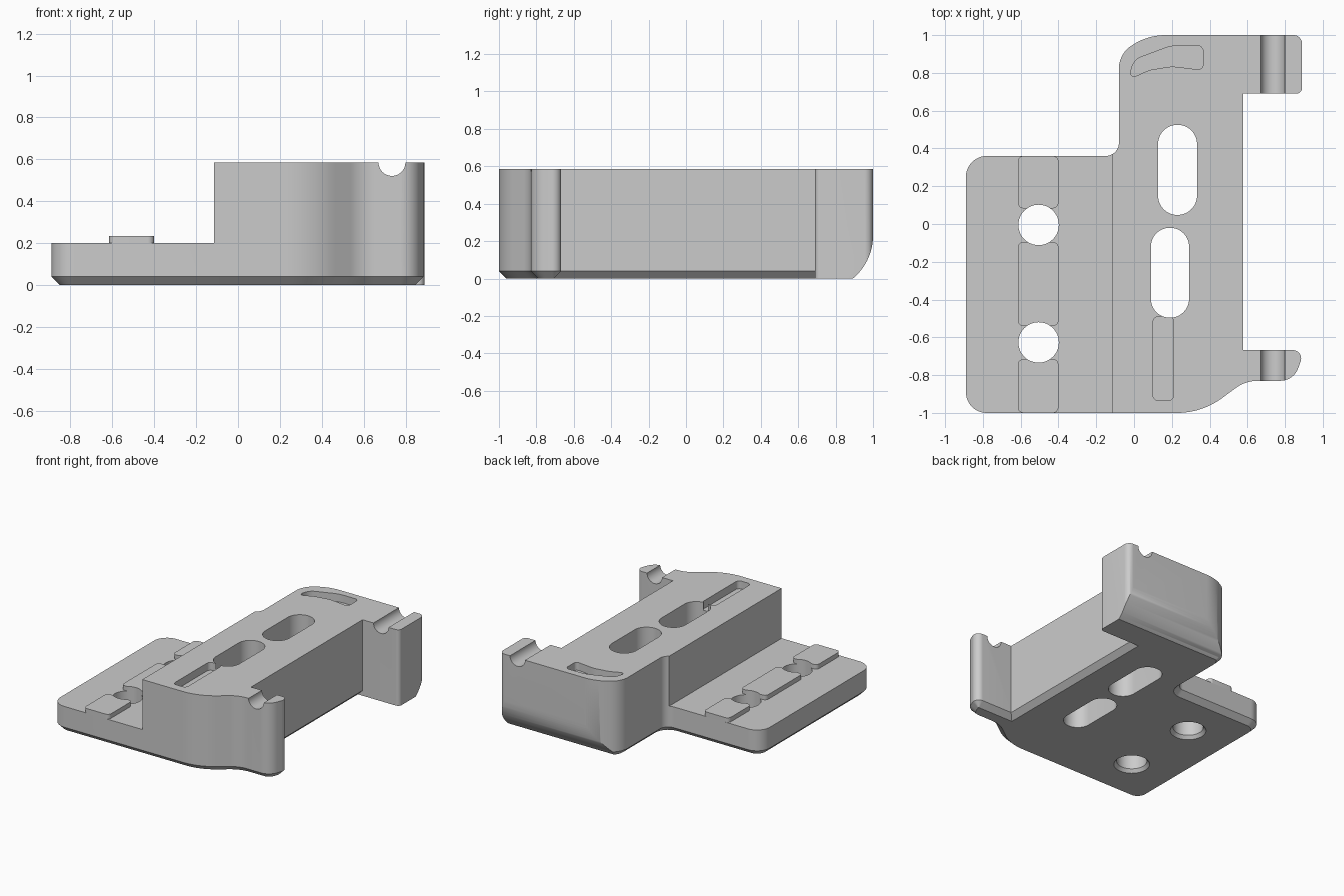
import bpy, bmesh, math
from mathutils import Vector

cube = bpy.data.objects.get("Cube")
if cube:
    bpy.data.objects.remove(cube, do_unlink=True)

TOP, PLATE, CHAMFER = 0.585, 0.2, 0.04

grey = bpy.data.materials.new("plain grey")
grey.use_nodes = True
grey.diffuse_color = (0.6, 0.6, 0.6, 1)
grey.node_tree.nodes["Principled BSDF"].inputs["Base Color"].default_value = (0.6, 0.6, 0.6, 1)


def rounded(corners, steps=12):
    """Closed outline from (x, y, radius) corners, counter-clockwise."""
    out = []
    for i, (x, y, r) in enumerate(corners):
        v = Vector((x, y))
        if r == 0:
            out.append(v)
            continue
        a = (Vector(corners[i - 1][:2]) - v).normalized()
        b = (Vector(corners[(i + 1) % len(corners)][:2]) - v).normalized()
        turn = math.pi - a.angle(b)
        t = r * math.tan(turn / 2)
        c = v + (a + b).normalized() * r / math.cos(turn / 2)
        s, e = v + a * t - c, v + b * t - c
        for k in range(steps + 1):
            f = k / steps
            out.append(c + (s * math.sin((1 - f) * turn) + e * math.sin(f * turn)) / math.sin(turn))
    return out


def box_outline(x0, x1, y0, y1, r=0):
    return rounded([(x0, y0, r), (x1, y0, r), (x1, y1, r), (x0, y1, r)])


def circle(x, y, r, n=48):
    return [Vector((x + r * math.cos(math.tau * k / n), y + r * math.sin(math.tau * k / n))) for k in range(n)]


def loft(name, rings, turn=lambda x, y, z: (x, y, z)):
    """Solid through a list of (outline, height) rings."""
    bm = bmesh.new()
    loops = [[bm.verts.new(turn(p.x, p.y, z)) for p in pts] for pts, z in rings]
    n = len(loops[0])
    for lo, hi in zip(loops, loops[1:]):
        for i in range(n):
            j = (i + 1) % n
            bm.faces.new((lo[i], lo[j], hi[j], hi[i]))
    bm.faces.new(loops[0][::-1])
    bm.faces.new(loops[-1])
    bmesh.ops.recalc_face_normals(bm, faces=bm.faces)
    me = bpy.data.meshes.new(name)
    bm.to_mesh(me)
    bm.free()
    me.materials.append(grey)
    ob = bpy.data.objects.new(name, me)
    bpy.context.collection.objects.link(ob)
    return ob


def prism(name, pts, z0, z1, **kw):
    return loft(name, [(pts, z0), (pts, z1)], **kw)


def cut(ob, cutter):
    cutter.hide_render = True
    mod = ob.modifiers.new("cut", "BOOLEAN")
    mod.operation, mod.solver, mod.object = "DIFFERENCE", "EXACT", cutter
    mod.use_self = True
    bpy.context.view_layer.objects.active = ob
    bpy.ops.object.modifier_apply(modifier=mod.name)


def inset(pts, dist):
    """Move each edge of the outline inwards by dist(edge middle)."""
    out = []
    for i, p in enumerate(pts):
        q, s = pts[i - 1], pts[(i + 1) % len(pts)]
        e1, e2 = (p - q).normalized(), (s - p).normalized()
        n1, n2 = Vector((-e1.y, e1.x)), Vector((-e2.y, e2.x))
        d1, d2 = dist((p + q) / 2), dist((p + s) / 2)
        c = n1.dot(n2)
        if c > 0.95:
            out.append(p + (n1 + n2) * (d1 + d2) / 2 / (1 + c))
        else:
            out.append(p + (n1 * (d1 - d2 * c) + n2 * (d2 - d1 * c)) / (1 - c * c))
    return out


# Main body: footprint with two arms, chamfered round the bottom except on the back arm
outline = rounded([
    (-0.89, -1, 0.11), (0.36, -1, 0.4), (0.59, -0.83, 0.2), (0.845, -0.83, 0.1),
    (0.905, -0.667, 0.045), (0.578, -0.667, 0), (0.578, 0.69, 0), (0.89, 0.69, 0.03),
    (0.89, 1, 0.045), (0.07, 1, 0.32), (-0.08, 0.9, 0.145), (-0.08, 0.36, 0.07),
    (-0.89, 0.36, 0.11)])
foot = inset(outline, lambda m: 0 if m.x > 0.55 and 0.685 < m.y < 0.98 else CHAMFER)
body = loft("bracket_body", [(foot, 0), (outline, CHAMFER), (outline, TOP)])

cutters = []

# Step down to the low side plate
cutters.append(prism("step_cutter", box_outline(-2, -0.115, -2, 0.5), PLATE, 1))

# Rounded lower back edge
arc = [Vector((0.7 + 0.3 * math.cos(a), 0.23 + 0.3 * math.sin(a)))
       for a in [-math.radians(65) * k / 20 for k in range(21)]]
cutters.append(prism("back_round_cutter", [Vector((1.2, 0.23))] + arc + [Vector((1.2, arc[-1].y))],
                     -0.5, 1.2, turn=lambda x, y, z: (z, x, y)))

# Rod groove across the tops of both arms
cutters.append(prism("rod_groove_cutter", circle(TOP, 0.735, 0.064), -1.2, 1.2,
                     turn=lambda x, y, z: (y, z, x)))

# Two long slots through the block
for x, y0, y1, h in [(0.23, 0.048, 0.525, 0.103), (0.19, -0.496, -0.02, 0.101)]:
    cutters.append(prism("slot_cutter", box_outline(x - h, x + h, y0, y1, h * 0.99), -0.1, 1))

# Shallow straight and curved recesses in the top
cutters.append(prism("straight_recess_cutter", box_outline(0.1, 0.21, -0.935, -0.49, 0.03),
                     TOP - 0.06, 1))
curved = rounded([(-0.03, 0.765, 0.02), (0.08, 0.815, 0.15), (0.2, 0.835, 0.2), (0.365, 0.815, 0.025),
                  (0.365, 0.945, 0.03), (0.2, 0.945, 0.25), (0.0, 0.87, 0.08)], 6)
cutters.append(prism("curved_recess_cutter", curved, TOP - 0.06, 1))

# Bolt holes, widened at the underside
HOLES = [(-0.505, -0.005), (-0.505, -0.627)]
hole_cutters = [loft("bolt_hole_cutter", [(circle(x, y, 0.135), -0.01), (circle(x, y, 0.107), 0.025),
                                          (circle(x, y, 0.107), 1)]) for x, y in HOLES]
for c in cutters + hole_cutters:
    cut(body, c)

# Raised locating pads along the plate, trimmed by the bolt holes
parts = [body]
for name, y0, y1 in [("front_pad", -1, -0.715), ("middle_pad", -0.54, -0.095), ("back_pad", 0.083, 0.36)]:
    pad = prism(name, box_outline(-0.615, -0.4, y0, y1, 0.03), PLATE, 0.235)
    for c in hole_cutters:
        cut(pad, c)
    parts.append(pad)

for c in cutters + hole_cutters:
    bpy.data.objects.remove(c, do_unlink=True)

# Smooth the curved walls, keep the edges crisp
bpy.ops.object.select_all(action="DESELECT")
for ob in parts:
    ob.select_set(True)
bpy.context.view_layer.objects.active = body
bpy.ops.object.shade_smooth_by_angle(angle=math.radians(30))
